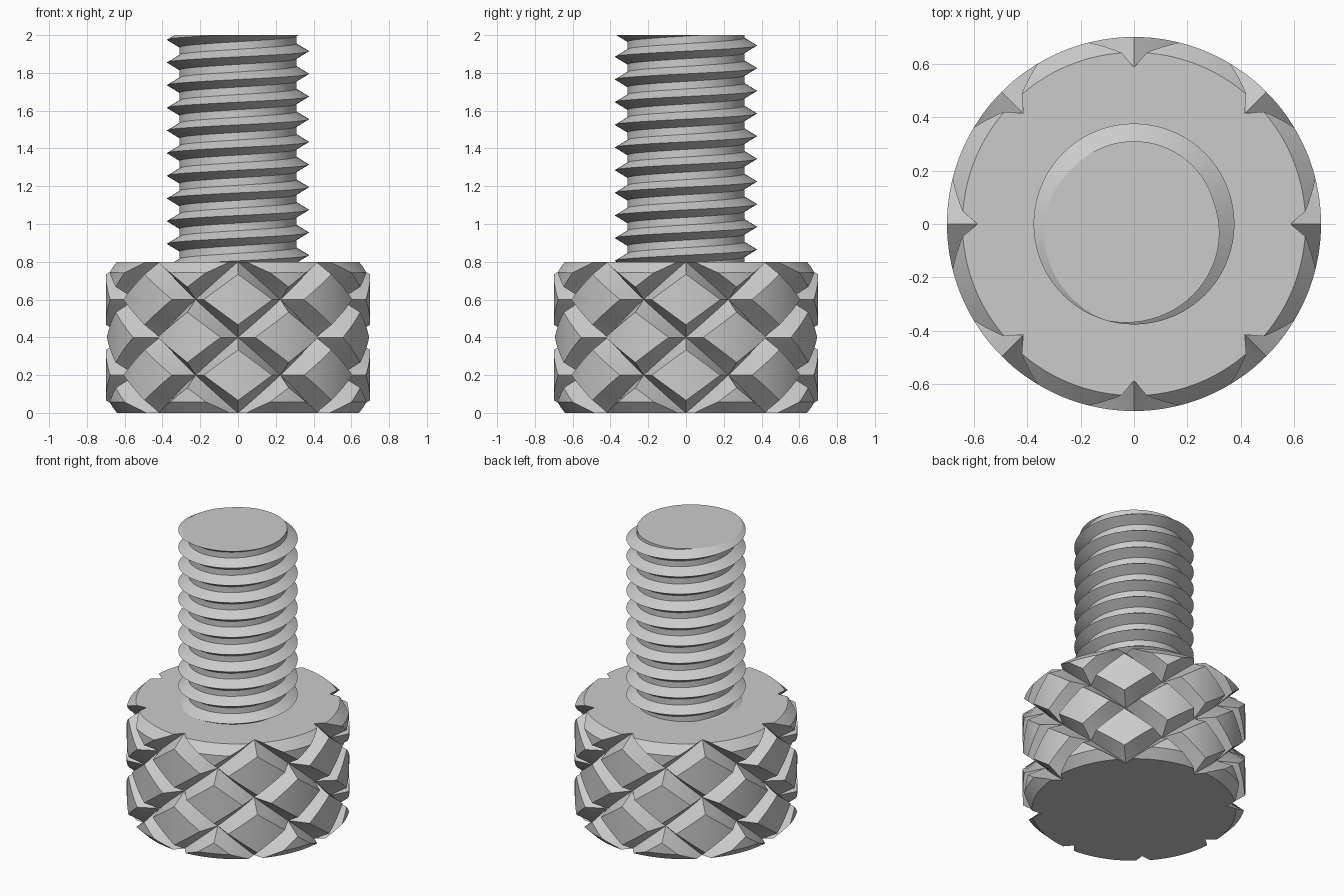
import bpy, bmesh, math

if "Cube" in bpy.data.objects:
    bpy.data.objects.remove(bpy.data.objects["Cube"])

steel = bpy.data.materials.new("steel_grey")
steel.diffuse_color = (0.6, 0.6, 0.6, 1)
steel.use_nodes = True
steel.node_tree.nodes["Principled BSDF"].inputs["Base Color"].default_value = steel.diffuse_color


def make_object(name, bm):
    bmesh.ops.recalc_face_normals(bm, faces=bm.faces)
    mesh = bpy.data.meshes.new(name)
    bm.to_mesh(mesh)
    bm.free()
    mesh.materials.append(steel)
    obj = bpy.data.objects.new(name, mesh)
    bpy.context.collection.objects.link(obj)
    return obj


def polar(r, angle, z):
    return (r * math.cos(angle), r * math.sin(angle), z)


def trim(bm, low, high):
    """Cut a tube flat at two heights and cap both ends."""
    for z, way in ((low, -1), (high, 1)):
        geom = bm.verts[:] + bm.edges[:] + bm.faces[:]
        cut = bmesh.ops.bisect_plane(bm, geom=geom, dist=1e-6, plane_co=(0, 0, z),
                                     plane_no=(0, 0, way), clear_outer=True)
        rim = [e for e in cut["geom_cut"] if isinstance(e, bmesh.types.BMEdge)]
        bmesh.ops.holes_fill(bm, edges=rim, sides=0)


def smooth(obj):
    bpy.ops.object.select_all(action="DESELECT")
    obj.select_set(True)
    bpy.context.view_layer.objects.active = obj
    bpy.ops.object.shade_smooth_by_angle(angle=math.radians(25))


# Knurled head: two crossing families of V grooves on a diagonal grid
R, FLOOR, W, MID, STARTS = 0.70, 0.586, 1 / 6, 6, 8
breaks = [0] + [W + (1 - 2 * W) * i / MID for i in range(MID + 1)]
N = len(breaks)
bm = bmesh.new()
verts = {}


def knurl_vert(a, b):
    wrap = b // (STARTS * N)
    key = (a - wrap * STARTS * N, b - wrap * STARTS * N)
    if key not in verts:
        fu, fv = breaks[key[0] % N], breaks[key[1] % N]
        u, v = key[0] // N + fu, key[1] // N + fv
        groove = min(fu, 1 - fu, fv, 1 - fv)
        r = FLOOR + (R - FLOOR) * min(1, groove / W)
        verts[key] = bm.verts.new(polar(r, math.pi / STARTS * (u + v), 0.2 * (u - v)))
    return verts[key]


def is_high(a, b):
    return a % N != 0 and b % N != 0


for b in range(STARTS * N):
    for a in range(b - 2 * N, b + 6 * N):
        corners = [(a, b), (a + 1, b), (a + 1, b + 1), (a, b + 1)]
        q = [knurl_vert(*c) for c in corners]
        high = [is_high(*c) for c in corners]
        if sum(high) == 1:      # groove crossing: crease runs from the raised corner
            k = high.index(True)
            q = q[k:] + q[:k]
            bm.faces.new((q[0], q[1], q[2]))
            bm.faces.new((q[0], q[2], q[3]))
        elif sum(high) == 4:    # curved land: split into triangles
            bm.faces.new((q[0], q[1], q[3]))
            bm.faces.new((q[1], q[2], q[3]))
        else:
            bm.faces.new(q)
trim(bm, -0.1, 0.9)
head = make_object("knurled_head", bm)

# Chamfer cutter: barrel with sloped ends that trims the head
bm = bmesh.new()
SIDES = 128
profile = [(0.642, 0), (0.782, 0.14), (0.782, 0.66), (0.642, 0.8)]
rings = [[bm.verts.new(polar(r, 2 * math.pi * i / SIDES, z)) for i in range(SIDES)]
         for r, z in profile]
for lo, hi in zip(rings, rings[1:]):
    for i in range(SIDES):
        j = (i + 1) % SIDES
        bm.faces.new((lo[i], lo[j], hi[j], hi[i]))
bm.faces.new(rings[0])
bm.faces.new(rings[-1])
cutter = make_object("chamfer_cutter", bm)
cutter.hide_render = True
cutter.hide_set(True)

mod = head.modifiers.new("chamfer", "BOOLEAN")
mod.operation, mod.object, mod.solver = "INTERSECT", cutter, "EXACT"
bpy.context.view_layer.objects.active = head
bpy.ops.object.modifier_apply(modifier="chamfer")
bpy.data.objects.remove(cutter)
smooth(head)

# Threaded shaft: right-hand helical ridge wrapped around a core
PITCH, SEG, TURNS = 0.12, 72, 15
START_Z = 0.535
ridge = [(0.376, 0), (0.31, 0.04), (0.31, 0.08)]    # radius, height above crest
bm = bmesh.new()
rows = 3 * TURNS
grid = []
for i in range(SEG):
    t = i / SEG
    col = []
    for j in range(rows):
        r, dz = ridge[j % 3]
        z = START_Z + PITCH * (j // 3 + t) + dz
        col.append(bm.verts.new(polar(r, math.pi + 2 * math.pi * t, z)))
    grid.append(col)
for i in range(SEG):
    shift = 3 if i == SEG - 1 else 0
    nxt = grid[(i + 1) % SEG]
    for j in range(rows - 1 - shift):
        bm.faces.new((grid[i][j], nxt[j + shift], nxt[j + 1 + shift], grid[i][j + 1]))
trim(bm, 0.78, 2.0)
shaft = make_object("threaded_shaft", bm)
smooth(shaft)
